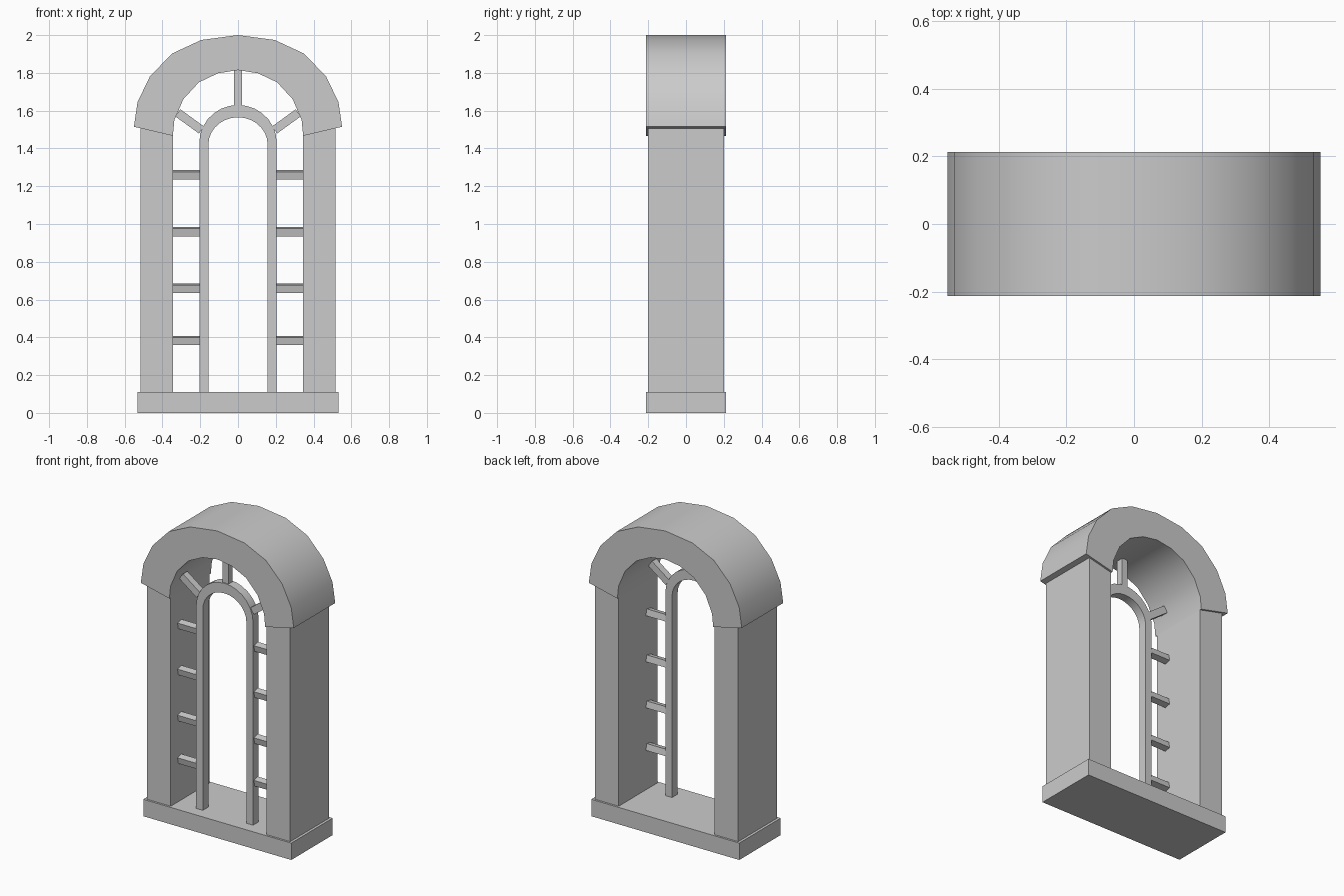
import bpy, bmesh
from math import sin, cos, pi, radians
from mathutils import Matrix

if "Cube" in bpy.data.objects:
    bpy.data.objects.remove(bpy.data.objects["Cube"])


def finish(name, bm, smooth=False):
    bmesh.ops.recalc_face_normals(bm, faces=bm.faces)
    mesh = bpy.data.meshes.new(name)
    bm.to_mesh(mesh)
    bm.free()
    obj = bpy.data.objects.new(name, mesh)
    bpy.context.collection.objects.link(obj)
    if smooth:
        bpy.ops.object.select_all(action='DESELECT')
        obj.select_set(True)
        bpy.context.view_layer.objects.active = obj
        bpy.ops.object.shade_smooth_by_angle(angle=radians(30))
    return obj


def box(name, centre, size, angle=0, axis='X'):
    bm = bmesh.new()
    m = (Matrix.Translation(centre) @ Matrix.Rotation(radians(angle), 4, axis)
         @ Matrix.Diagonal((*size, 1)))
    bmesh.ops.create_cube(bm, size=1, matrix=m)
    return finish(name, bm)


def band(name, outer, inner, y0, y1):
    """Extrude the strip between two matching (x, z) outlines along y."""
    bm = bmesh.new()
    rings = [[bm.verts.new(c) for c in ((a[0], y0, a[1]), (b[0], y0, b[1]),
                                        (b[0], y1, b[1]), (a[0], y1, a[1]))]
             for a, b in zip(outer, inner)]
    for r, s in zip(rings, rings[1:]):
        for i in range(4):
            j = (i + 1) % 4
            bm.faces.new((r[i], r[j], s[j], s[i]))
    bm.faces.new(rings[0])
    bm.faces.new(rings[-1])
    return finish(name, bm, True)


def mirrored(half):
    """Complete a half outline whose last point lies on x = 0."""
    return half + [(-x, z) for x, z in reversed(half[:-1])]


# Base slab
box("base", (0, 0, 0.055), (1.066, 0.426, 0.11))

# Heavy top arch
arch_outer = [(-0.551, 1.515), (-0.532, 1.645), (-0.467, 1.78),
              (-0.35, 1.902), (-0.195, 1.974), (0, 2.0)]
arch_inner = [(-0.345, 1.467), (-0.337, 1.55), (-0.29, 1.66),
              (-0.207, 1.75), (-0.106, 1.798), (0, 1.815)]
band("top_arch", mirrored(arch_outer), mirrored(arch_inner), -0.213, 0.213)

# Thin inner window frame
steps = 14
frame_outer, frame_inner = [(-0.205, 0.11)], [(-0.157, 0.11)]
for i in range(steps + 1):
    a = pi - pi * i / steps
    frame_outer.append((0.205 * cos(a), 1.43 + 0.2 * sin(a)))
    frame_inner.append((0.157 * cos(a), 1.42 + 0.145 * sin(a)))
frame_outer.append((0.205, 0.11))
frame_inner.append((0.157, 0.11))
band("window_frame", frame_outer, frame_inner, -0.138, -0.08)

# Side pillars, tilted rungs and diagonal spokes
for side, s in (("left", -1), ("right", 1)):
    pillar = box(f"{side}_pillar", (s * 0.4305, 0, 0.8), (0.171, 0.4, 1.38))
    for v in pillar.data.vertices:
        if v.co.z > 1:
            v.co.z = 1.508 if abs(v.co.x) > 0.43 else 1.468
    for i, z in enumerate((0.383, 0.66, 0.96, 1.26)):
        box(f"{side}_rung_{i + 1}", (s * 0.274, -0.105, z),
            (0.146, 0.042, 0.042), 12)
    box(f"{side}_spoke", (s * 0.256, -0.108, 1.543), (0.155, 0.045, 0.046),
        -s * 36, 'Y')

# Top spoke
box("top_spoke", (0, -0.108, 1.72), (0.043, 0.045, 0.2))
